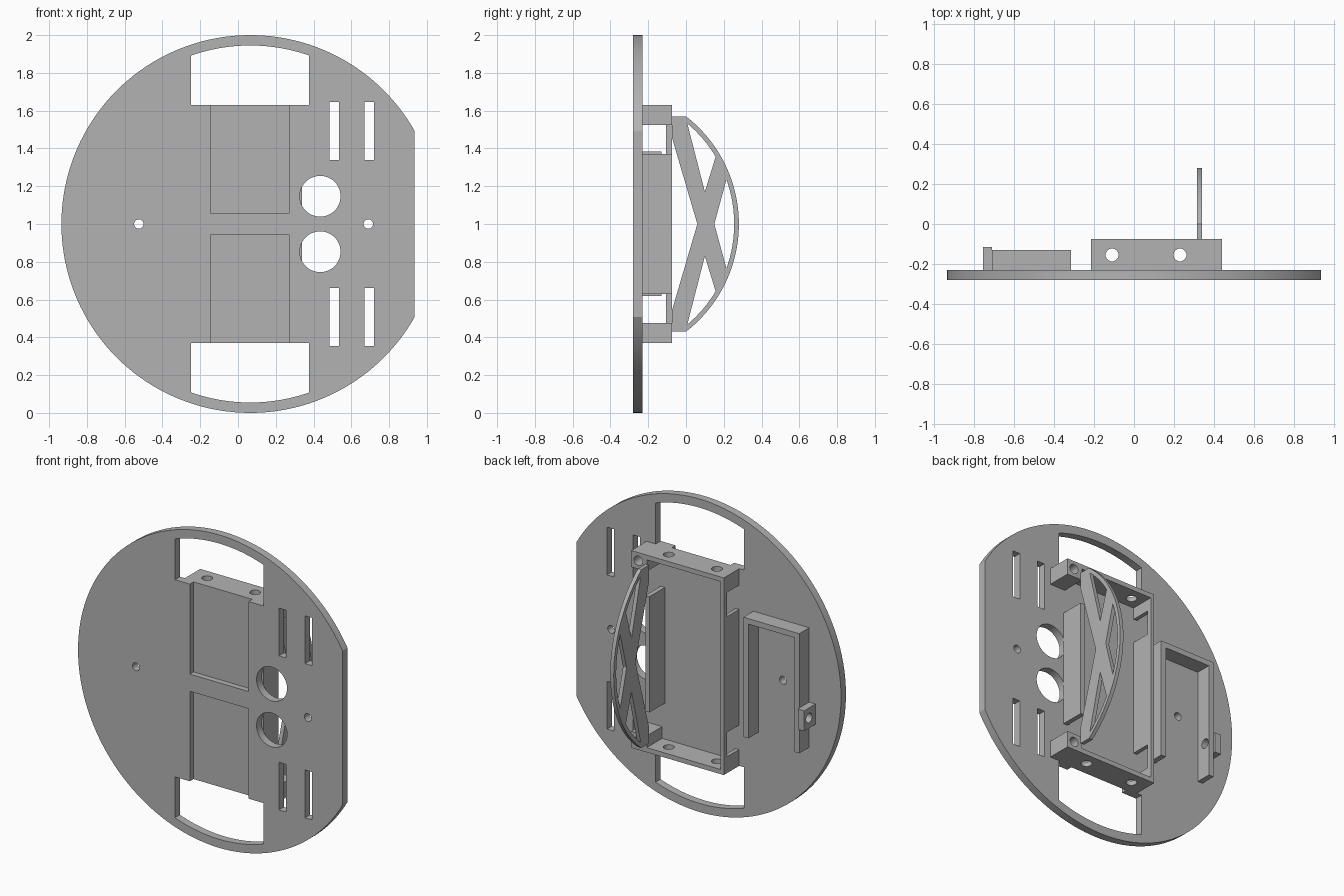
import bpy, bmesh
from math import sin, cos, pi, atan2, sqrt
from mathutils import Vector

if "Cube" in bpy.data.objects:
    bpy.data.objects.remove(bpy.data.objects["Cube"])

grey = bpy.data.materials.new("matte_grey")
grey.use_nodes = True
GREY = (0.45, 0.45, 0.45, 1)
grey.diffuse_color = GREY
grey.node_tree.nodes["Principled BSDF"].inputs["Base Color"].default_value = GREY

PLACE = {  # profile plane to space, by extrusion axis
    "x": lambda u, v, d: (d, u, v),
    "y": lambda u, v, d: (u, d, v),
    "z": lambda u, v, d: (u, v, d),
}


def prism(name, pts, axis, lo, hi):
    """Extrude a closed profile along an axis."""
    bm = bmesh.new()
    face = bm.faces.new([bm.verts.new(PLACE[axis](u, v, lo)) for u, v in pts])
    grown = bmesh.ops.extrude_face_region(bm, geom=[face])["geom"]
    move = Vector(PLACE[axis](0, 0, hi - lo))
    bmesh.ops.translate(bm, vec=move, verts=[e for e in grown if isinstance(e, bmesh.types.BMVert)])
    bmesh.ops.recalc_face_normals(bm, faces=bm.faces)
    mesh = bpy.data.meshes.new(name)
    bm.to_mesh(mesh)
    bm.free()
    mesh.materials.append(grey)
    ob = bpy.data.objects.new(name, mesh)
    bpy.context.collection.objects.link(ob)
    return ob


def rect(u0, u1, v0, v1):
    return [(u0, v0), (u1, v0), (u1, v1), (u0, v1)]


def arc(cu, cv, r, a0, a1, n):
    return [(cu + r * cos(a0 + (a1 - a0) * i / n), cv + r * sin(a0 + (a1 - a0) * i / n))
            for i in range(n + 1)]


def circle(cu, cv, r, n=32):
    return arc(cu, cv, r, 0, 2 * pi, n)[:-1]


def flip(pts):
    """Mirror a profile about the mid height."""
    return [(u, 2 - v) for u, v in pts]


def both(pts):
    return [pts, flip(pts)]


def cut(ob, cutters):
    """Subtract each (profile, axis, lo, hi) and bake the result."""
    tools = [prism("cutter", *c) for c in cutters]
    for t in tools:
        t.hide_render = True
        m = ob.modifiers.new("cut", "BOOLEAN")
        m.operation, m.solver, m.object = "DIFFERENCE", "EXACT", t
    graph = bpy.context.evaluated_depsgraph_get()
    baked = bpy.data.meshes.new_from_object(ob.evaluated_get(graph))
    ob.modifiers.clear()
    ob.data = baked
    for t in tools:
        bpy.data.objects.remove(t)
    return ob


FRONT, BACK, RIM = -0.28, -0.23, -0.075
CX = 0.065
parts = []

# Round base plate with one flat side
flat = atan2(sqrt(1 - 0.87 ** 2), 0.87)
plate = prism("base_plate", arc(CX, 1, 1, flat, 2 * pi - flat, 128), "y", FRONT, BACK)
through = []
# Arched windows at both ends
a0, a1 = atan2(0.891, 0.31), atan2(0.891, -0.315)
window = [(-0.25, 1.63), (0.375, 1.63)] + arc(CX, 1, 0.945, a0, a1, 24)
through += both(window)
# Slots, large holes and screw holes
for x in (0.485, 0.67):
    through += both(rect(x, x + 0.05, 1.34, 1.645))
through += both(circle(0.435, 1.147, 0.108, 48))
through += [circle(x, 1, 0.025) for x in (-0.525, 0.69)]
# Shallow front recesses running into the windows
recesses = both(rect(-0.145, 0.27, 1.055, 1.7))
parts.append(cut(plate, [(p, "y", FRONT - 0.1, BACK + 0.1) for p in through]
                 + [(p, "y", FRONT - 0.1, FRONT + 0.037) for p in recesses]))

# Box frame: end bars with screw blocks
bar = [(-0.215, 1.6), (0.33, 1.6), (0.33, 1.525), (0.44, 1.525), (0.44, 1.63), (-0.215, 1.63)]
for name, shape, z0 in (("upper", bar, 1.5), ("lower", flip(bar), 0.3)):
    ob = prism(name + "_bar", shape, "y", BACK, RIM)
    z = 1.578 if name == "upper" else 0.422
    holes = [(circle(x, -0.155, 0.032), "z", z0, z0 + 0.2) for x in (-0.11, 0.23)]
    holes.append((circle(0.39, z, 0.03), "y", -0.2, 0))
    parts.append(cut(ob, holes))

# Box frame: notched right wall and short left wall
wall = prism("right_wall", rect(BACK, RIM, 0.4, 1.6), "x", -0.215, -0.19)
parts.append(cut(wall, [(p, "x", -0.3, -0.1) for p in both(rect(BACK - 0.1, -0.105, 1.37, 1.525))]))
parts.append(prism("left_wall", rect(BACK, RIM, 0.63, 1.37), "x", 0.31, 0.34))

# Curved fin with crossed struts
half = atan2(0.57, 0.44)
fin = prism("curved_fin", [(RIM, 0.43)] + arc(-0.44, 1, 0.72, -half, half, 48) + [(RIM, 1.57)],
            "x", 0.315, 0.34)
corner = [(0.10, 1.17)] + arc(-0.44, 1, 0.695, atan2(0.355, 0.595), atan2(0.53, 0.445), 12)
lens = [(0.15, 1)] + arc(-0.44, 1, 0.695, -0.345, 0.345, 16)
base = [(RIM - 0.1, 0.54), (RIM, 0.54), (0.06, 1), (RIM, 1.46), (RIM - 0.1, 1.46)]
parts.append(cut(fin, [(p, "x", 0.2, 0.5) for p in both(corner) + [lens, base]]))

# Open-ended side tray with a drilled lug
tray = prism("side_tray", rect(-0.71, -0.315, 0.62, 1.385), "y", BACK, -0.13)
lug = prism("tray_lug", rect(-0.755, -0.71, 0.78, 0.91), "y", BACK, -0.115)
bore = (circle(-0.165, 0.845, 0.03), "x", -0.8, -0.6)
parts.append(cut(tray, [(rect(-0.675, -0.35, 0.5, 1.35), "y", BACK - 0.1, 0), bore]))
parts.append(cut(lug, [bore]))

# Smooth the curved faces, keep edges sharp
bpy.ops.object.select_all(action="DESELECT")
for ob in parts:
    ob.select_set(True)
bpy.context.view_layer.objects.active = parts[0]
bpy.ops.object.shade_smooth_by_angle()
